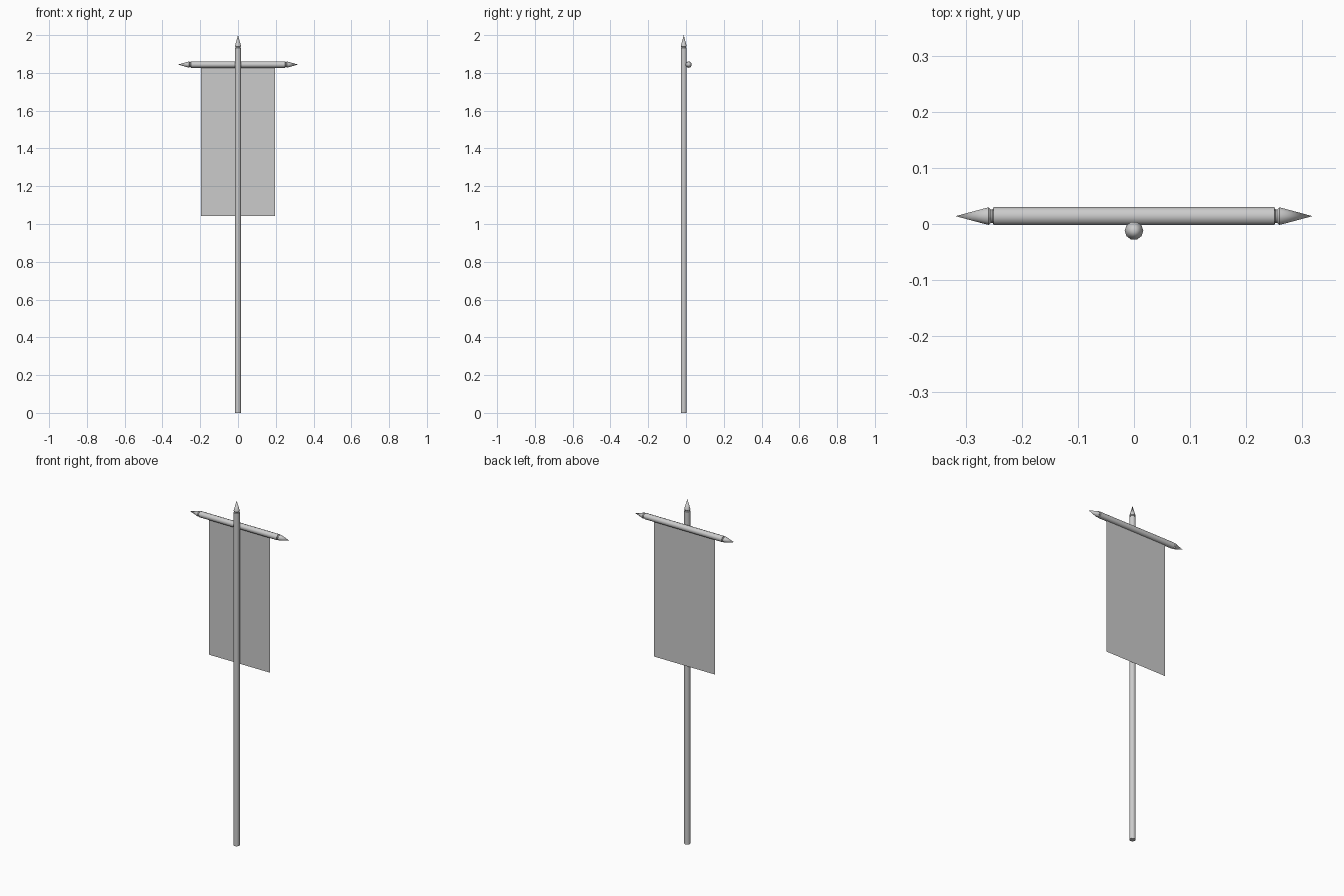
import bpy, bmesh
from math import pi, cos, sin
from mathutils import Matrix

if "Cube" in bpy.data.objects:
    bpy.data.objects.remove(bpy.data.objects["Cube"])

SIDES = 10
POLE_Y, BAR_Y, BAR_Z = -0.012, 0.014, 1.844


def turned(name, profile, matrix):
    """Revolve (radius, height) points around z; zero radius makes a tip."""
    bm = bmesh.new()
    rings = []
    for r, z in profile:
        n = SIDES if r > 0 else 1
        rings.append([bm.verts.new((r * cos(2 * pi * i / SIDES), r * sin(2 * pi * i / SIDES), z))
                      for i in range(n)])
    for a, b in zip(rings, rings[1:]):
        for i in range(SIDES):
            j = (i + 1) % SIDES
            bm.faces.new((a[i], a[j], b[0]) if len(b) == 1 else (a[i], a[j], b[j], b[i]))
    for ring in (rings[0], rings[-1]):
        if len(ring) > 1:
            bm.faces.new(ring)
    bmesh.ops.recalc_face_normals(bm, faces=bm.faces)
    bm.transform(matrix)
    mesh = bpy.data.meshes.new(name)
    bm.to_mesh(mesh)
    bm.free()
    obj = bpy.data.objects.new(name, mesh)
    bpy.context.collection.objects.link(obj)
    bpy.ops.object.select_all(action='DESELECT')
    obj.select_set(True)
    bpy.context.view_layer.objects.active = obj
    bpy.ops.object.shade_smooth_by_angle(angle=0.7)
    return obj


# spear-shaped finial: narrow neck, flare, long point
FINIAL = [(0.016, 0), (0.0125, 0.002), (0.0125, 0.005), (0.0165, 0.009), (0.0155, 0.013), (0, 0.068)]

# pole and its finial
turned("pole", [(0.0165, 0), (0.0165, 1.932)], Matrix.Translation((0, POLE_Y, 0)))
turned("pole_finial", FINIAL, Matrix.Translation((0, POLE_Y, 1.932)))

# crossbar with a finial on each end
place = Matrix.Translation((0, BAR_Y, BAR_Z))
turned("crossbar", [(0.017, -0.25), (0.017, 0.25)], place @ Matrix.Rotation(pi / 2, 4, 'Y'))
for side, label in ((1, "right"), (-1, "left")):
    turned("crossbar_finial_" + label, FINIAL,
           place @ Matrix.Translation((side * 0.25, 0, 0)) @ Matrix.Rotation(side * pi / 2, 4, 'Y'))

# hanging cloth, a single flat sheet
cloth = bpy.data.meshes.new("banner_cloth")
w, low = 0.197, 1.043
cloth.from_pydata([(-w, BAR_Y, low), (w, BAR_Y, low), (w, BAR_Y, BAR_Z), (-w, BAR_Y, BAR_Z)],
                  [], [(0, 1, 2, 3)])
bpy.context.collection.objects.link(bpy.data.objects.new("banner_cloth", cloth))
